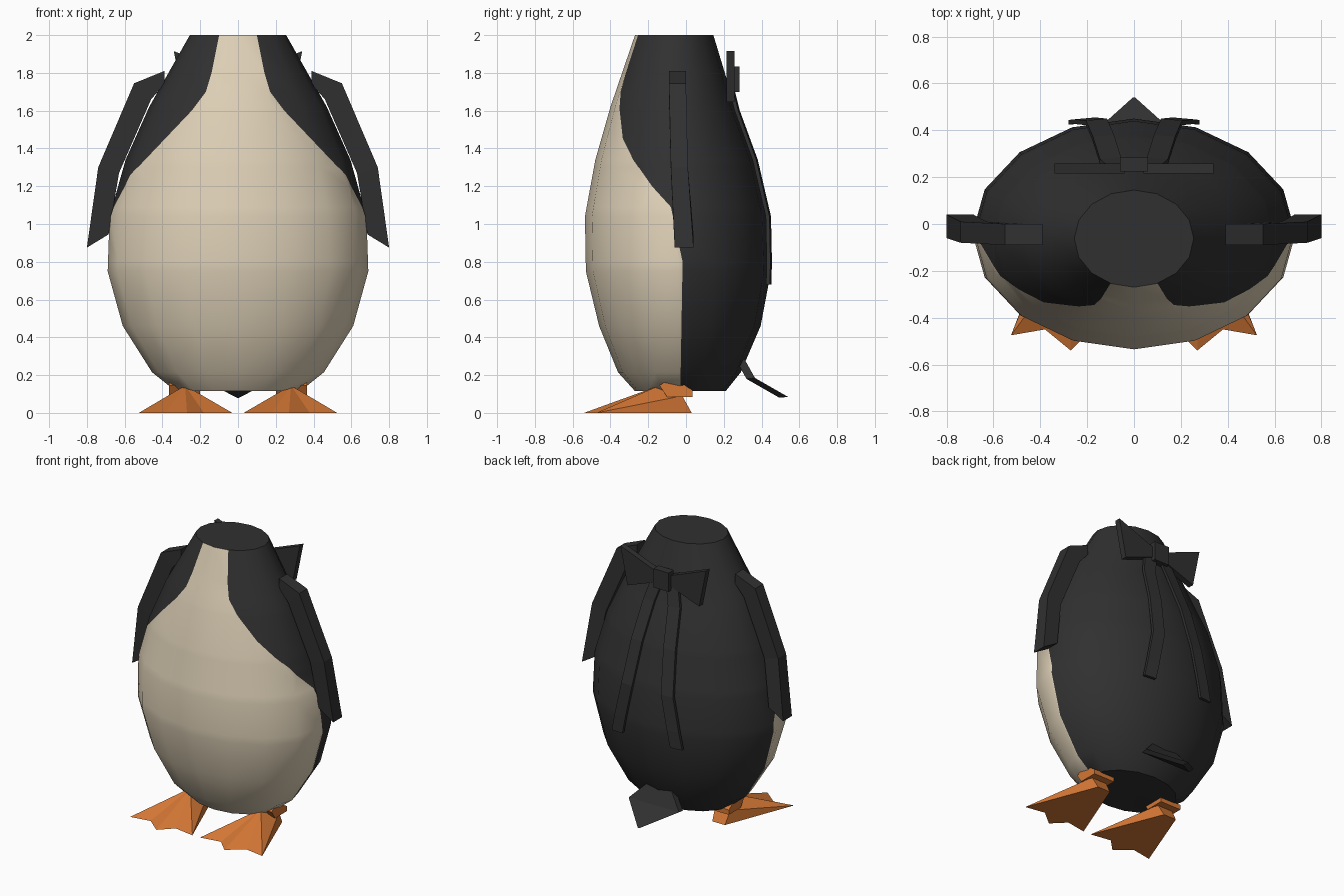
import bpy, bmesh, math
from mathutils import Vector

cube = bpy.data.objects.get("Cube")
if cube:
    bpy.data.objects.remove(cube, do_unlink=True)


def material(name, rgb):
    m = bpy.data.materials.new(name)
    m.use_nodes = True
    m.diffuse_color = (*rgb, 1)
    m.node_tree.nodes["Principled BSDF"].inputs["Base Color"].default_value = (*rgb, 1)
    return m


dark = material("charcoal", (0.03, 0.03, 0.03))
cream = material("cream", (0.73, 0.63, 0.47))
orange = material("orange", (0.66, 0.185, 0.035))


def finish(name, bm, *mats):
    bmesh.ops.recalc_face_normals(bm, faces=bm.faces[:])
    mesh = bpy.data.meshes.new(name)
    bm.to_mesh(mesh)
    bm.free()
    for m in mats:
        mesh.materials.append(m)
    ob = bpy.data.objects.new(name, mesh)
    bpy.context.collection.objects.link(ob)
    return ob


def loft(name, rings, mat):
    """Closed solid through rings with equal point counts."""
    bm = bmesh.new()
    vs = [[bm.verts.new(p) for p in r] for r in rings]
    n = len(vs[0])
    for a, b in zip(vs, vs[1:]):
        for i in range(n):
            j = (i + 1) % n
            bm.faces.new((a[i], a[j], b[j], b[i]))
    bm.faces.new(vs[0])
    bm.faces.new(vs[-1])
    return finish(name, bm, mat)


def interp(table, z):
    for (z0, a), (z1, b) in zip(table, table[1:]):
        if z0 >= z >= z1:
            return a + (b - a) * (z0 - z) / (z0 - z1)
    return table[0][1] if z > table[0][0] else table[-1][1]


# Body: sixteen-sided oval rings (height, half width, front y, back y)
PROFILE = [(0.115, 0.33, -0.27, 0.21), (0.215, 0.455, -0.36, 0.29),
           (0.46, 0.61, -0.46, 0.395), (0.75, 0.69, -0.53, 0.45),
           (1.04, 0.68, -0.535, 0.44), (1.34, 0.595, -0.48, 0.37),
           (1.62, 0.47, -0.40, 0.26), (2.0, 0.255, -0.27, 0.145)]
rings = []
for z, w, f, b in PROFILE:
    rings.append([(w * math.cos(k * math.pi / 8),
                   (f + b) / 2 + (b - f) / 2 * math.sin(k * math.pi / 8), z)
                  for k in range(16)])
body = loft("body", rings, dark)
body.data.materials.append(cream)

# Belly outline: half width on the chest, depth on the flanks
CHEST = [(2.0, 0.10), (1.8, 0.14), (1.7, 0.17), (1.6, 0.245), (1.3, 0.53)]
FLANK = [(1.3, -0.25), (1.2, -0.18), (1.09, -0.08), (0.8, -0.018), (0.115, -0.03)]
bm = bmesh.new()
bm.from_mesh(body.data)


def cut(faces, point, normal):
    geom = set(faces)
    for f in faces:
        geom.update(f.edges)
        geom.update(f.verts)
    bmesh.ops.bisect_plane(bm, geom=list(geom), dist=1e-5,
                           plane_co=point, plane_no=Vector(normal).normalized())


for z in [p[0] for p in CHEST[1:] + FLANK[1:-1]]:
    cut(bm.faces[:], (0, 0, z), (0, 0, 1))


def band(z1, z0):
    return [f for f in bm.faces if z1 < f.calc_center_median().z < z0
            and abs(f.normal.z) < 0.95]


for (z0, a), (z1, b) in zip(CHEST, CHEST[1:]):
    for s in (1, -1):
        faces = [f for f in band(z1, z0) if f.calc_center_median().y < -0.05
                 and f.calc_center_median().x * s > 0]
        cut(faces, (s * a, 0, z0), (z0 - z1, 0, -s * (a - b)))
for (z0, a), (z1, b) in zip(FLANK, FLANK[1:]):
    cut(band(z1, z0), (0, a, z0), (0, z0 - z1, -(a - b)))
bm.normal_update()
for f in bm.faces:
    c = f.calc_center_median()
    if c.z > 1.3:
        front = c.y < -0.07 and abs(c.x) < interp(CHEST, c.z)
    else:
        front = c.y < interp(FLANK, c.z)
    f.material_index = int(front and abs(f.normal.z) < 0.95)
bm.to_mesh(body.data)
bm.free()
bpy.ops.object.select_all(action='DESELECT')
body.select_set(True)
bpy.context.view_layer.objects.active = body
bpy.ops.object.shade_smooth_by_angle(angle=math.radians(40))

# Wing sections: outer x, z, inner x, z, front y, back y
WING = [(0.39, 1.81, 0.39, 1.74, -0.09, 0.0), (0.55, 1.745, 0.46, 1.66, -0.09, 0.0),
        (0.74, 1.30, 0.63, 1.27, -0.08, 0.01), (0.80, 0.875, 0.685, 0.945, -0.06, 0.04)]
# Foot outline on the ground, offset from the foot's middle
FOOT_X = 0.28
OUTLINE = [(0.05, 0.03), (0.245, -0.475), (0.10, -0.45), (-0.01, -0.54),
           (-0.10, -0.45), (-0.25, -0.475), (-0.05, 0.03)]
ANKLE = [(-0.14, 0.145), (-0.11, 0.165), (-0.02, 0.155),
         (0.035, 0.12), (0.035, 0.085), (-0.10, 0.085)]
# Ribbon centre line: x, y, z
RIBBON = [(0.06, 0.25, 1.74), (0.10, 0.285, 1.60), (0.13, 0.38, 1.34),
          (0.16, 0.45, 1.04), (0.21, 0.455, 0.80), (0.235, 0.452, 0.68)]

for side, s in (("left", 1), ("right", -1)):
    loft(side + "_wing", [[(s * ox, f, oz), (s * ox, b, oz), (s * ix, b, iz), (s * ix, f, iz)]
                          for ox, oz, ix, iz, f, b in WING], dark)

    # Webbed foot: toe ridges fall from one peak
    bm = bmesh.new()
    base = [bm.verts.new((s * (FOOT_X + x), y, 0)) for x, y in OUTLINE]
    peak = bm.verts.new((s * FOOT_X, -0.14, 0.145))
    heel = [bm.verts.new((s * (FOOT_X + x), -0.02, 0.09)) for x in (0.06, -0.06)]
    bm.faces.new(base)
    for a, b in zip(base[1:5], base[2:6]):
        bm.faces.new((a, b, peak))
    for h, a, b in ((heel[0], base[0], base[1]), (heel[1], base[6], base[5])):
        bm.faces.new((h, a, b))
        bm.faces.new((h, b, peak))
    bm.faces.new((heel[0], heel[1], peak))
    bm.faces.new((base[0], base[6], heel[1], heel[0]))
    finish(side + "_foot", bm, orange)

    loft(side + "_ankle", [[(s * (FOOT_X + dx), y, z) for y, z in ANKLE]
                           for dx in (-0.08, 0.085)], orange)

    # Bow loop and trailing ribbon on the back
    loop = [(0.04, 1.80), (0.34, 1.915), (0.285, 1.645), (0.04, 1.735)]
    loft(side + "_bow_loop", [[(s * x, y, z) for x, z in loop] for y in (0.215, 0.258)], dark)
    loft(side + "_ribbon", [[(s * (x - 0.045), y, z), (s * (x + 0.045), y - 0.008, z),
                             (s * (x + 0.045), y - 0.028, z), (s * (x - 0.045), y - 0.02, z)]
                            for x, y, z in RIBBON], dark)

# Bow knot
loft("bow_knot", [[(x, y, z) for x, y in ((-0.06, 0.225), (0.06, 0.225),
                                          (0.06, 0.283), (-0.06, 0.283))]
                  for z in (1.70, 1.835)], dark)

# Tail: narrow root, wide fold, pointed tip
TAIL = [(0.07, 0.29, 0.32), (0.2, 0.365, 0.185), (0.005, 0.54, 0.085)]
loft("tail", [[(-w, y, z), (w, y, z), (w, y - 0.045, z - 0.005), (-w, y - 0.045, z - 0.005)]
              for w, y, z in TAIL], dark)
